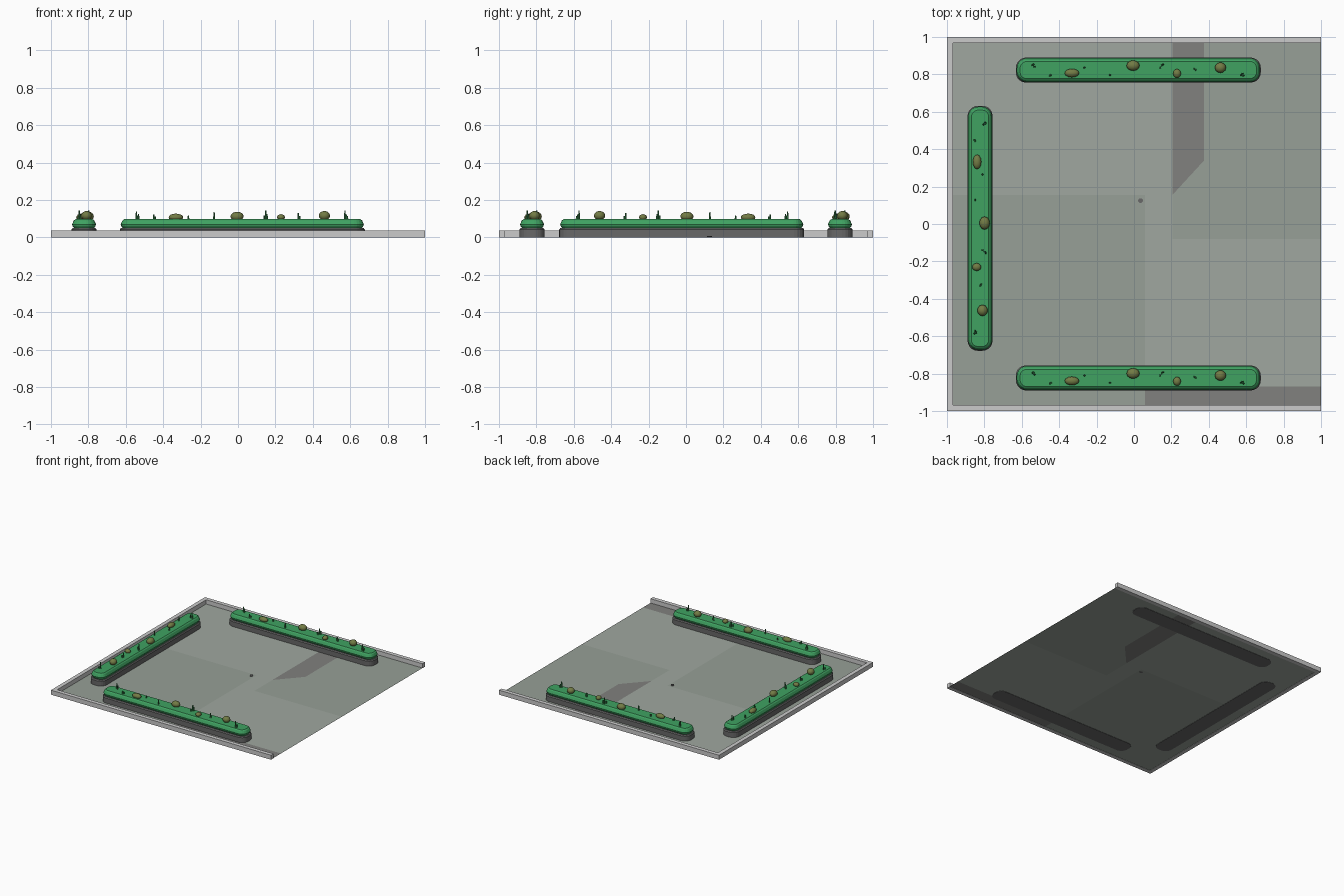
import bpy, bmesh, math
from mathutils import Vector, Matrix

if "Cube" in bpy.data.objects:
    bpy.data.objects.remove(bpy.data.objects["Cube"])


def mat(name, rgb):
    m = bpy.data.materials.new(name)
    m.diffuse_color = (*rgb, 1)
    m.use_nodes = True
    m.node_tree.nodes["Principled BSDF"].inputs["Base Color"].default_value = m.diffuse_color
    return m


PALE = mat("pale_paving", (0.35, 0.39, 0.35))
PAVING = mat("paving", (0.31, 0.35, 0.31))
DARK = mat("dark_paving", (0.22, 0.22, 0.21))
STONE = mat("kerb_stone", (0.14, 0.14, 0.14))
GREEN = mat("hedge_green", (0.05, 0.36, 0.12))
OLIVE = mat("shrub_olive", (0.17, 0.2, 0.06))
BLADE = mat("grass_green", (0.04, 0.22, 0.07))


def make(name, bm, material=None, smooth=False):
    bmesh.ops.recalc_face_normals(bm, faces=bm.faces[:])
    me = bpy.data.meshes.new(name)
    bm.to_mesh(me)
    bm.free()
    if material:
        me.materials.append(material)
    for p in me.polygons:
        p.use_smooth = smooth
    return me


def add(name, me, matrix=Matrix()):
    ob = bpy.data.objects.new(name, me)
    bpy.context.collection.objects.link(ob)
    ob.matrix_world = matrix
    return ob


def box(name, x0, x1, y0, y1, z0, z1):
    bm = bmesh.new()
    bmesh.ops.create_cube(bm, size=1)
    for v in bm.verts:
        v.co = Vector((x0 + (v.co.x + .5) * (x1 - x0),
                       y0 + (v.co.y + .5) * (y1 - y0),
                       z0 + (v.co.z + .5) * (z1 - z0)))
    return add(name, make(name, bm))


def sheet(name, pts, material, z=0.002):
    bm = bmesh.new()
    f = bm.faces.new([bm.verts.new((x, y, z)) for x, y in pts])
    if f.normal.z < 0:
        f.normal_flip()
    me = bpy.data.meshes.new(name)
    bm.normal_update()
    bm.to_mesh(me)
    bm.free()
    me.materials.append(material)
    return add(name, me)


def rect(x0, x1, y0, y1):
    return [(x0, y0), (x1, y0), (x1, y1), (x0, y1)]


# Loft of rounded rectangles: profile is a list of (inset, z)
def rounded_slab(name, hx, hy, radius, profile, material):
    bm = bmesh.new()
    rings = []
    for inset, z in profile:
        r = radius - inset
        ring = []
        for q, (sx, sy) in enumerate([(1, 1), (-1, 1), (-1, -1), (1, -1)]):
            for k in range(6):
                a = math.pi / 2 * (q + k / 5)
                ring.append(bm.verts.new((sx * (hx - radius) + r * math.cos(a),
                                          sy * (hy - radius) + r * math.sin(a), z)))
        rings.append(ring)
    n = len(rings[0])
    for a, b in zip(rings, rings[1:]):
        for i in range(n):
            bm.faces.new((a[i], a[(i + 1) % n], b[(i + 1) % n], b[i]))
    bm.faces.new(rings[0])
    bm.faces.new(rings[-1])
    return make(name, bm, material)


# Paving sheets
E = 0.967
sheet("paving_north_west", rect(-E, .205, .155, E), PALE)
sheet("paving_south_west", rect(-E, .06, -E, .155), PAVING)
sheet("paving_centre", rect(.06, .205, -.08, .155), PALE)
sheet("paving_south_east", rect(.06, 1, -.87, -.08), PALE)
sheet("paving_north_east", [(.205, -.08), (1, -.08), (1, E), (.375, E),
                            (.375, .34), (.205, .155)], PAVING)
sheet("dark_path_north", [(.205, .155), (.375, .34), (.375, E), (.205, E)], DARK)
sheet("dark_path_south", rect(.06, 1, -E, -.87), DARK)

# Raised edges on three sides
box("edge_front", -1, 1, -1, -E, 0, .037)
box("edge_back", -1, 1, E, 1, 0, .037)
box("edge_left", -1, -E, -E, E, 0, .037)

# Small drain near the middle
bm = bmesh.new()
bmesh.ops.create_cone(bm, cap_ends=True, segments=10, radius1=.013, radius2=.013, depth=.006)
add("drain", make("drain", bm, STONE), Matrix.Translation((.035, .125, .004)))

# Planter kerb and hedge
kerb = rounded_slab("planter_kerb", .655, .067, .055,
                    [(0, 0), (0, .042), (.006, .05)], STONE)
hedge = rounded_slab("planter_hedge", .65, .064, .053,
                     [(.012, .048), (.003, .06), (0, .07), (.009, .09), (.018, .097)], GREEN)

# Round shrubs: position, half sizes, centre height
bm = bmesh.new()
for u, v, rx, ry, rz, z in [(-.332, -.016, .039, .023, .02, .107),
                            (-.005, .024, .035, .028, .025, .112),
                            (.23, -.018, .021, .024, .017, .107),
                            (.462, .013, .03, .028, .025, .116)]:
    bmesh.ops.create_uvsphere(bm, u_segments=12, v_segments=8, radius=1,
                              matrix=Matrix.Translation((u, v, z)) @ Matrix.Diagonal((rx, ry, rz, 1)))
shrubs = make("shrubs", bm, OLIVE, True)

# Grass sprigs: position and tip height
bm = bmesh.new()
for u, v, top in [(-.543, .026, .137), (-.532, .018, .125), (-.538, .03, .118),
                  (-.45, -.03, .122), (-.443, -.026, .112), (-.265, .013, .116),
                  (-.128, -.026, .135), (.14, .013, .118), (.148, .025, .145),
                  (.155, .03, .125), (.322, .006, .13), (.33, .001, .115),
                  (.572, -.026, .145), (.58, -.02, .122), (.585, -.03, .115)]:
    bmesh.ops.create_cone(bm, cap_ends=True, segments=6, radius1=.006, radius2=.004,
                          depth=top - .09, matrix=Matrix.Translation((u, v, (top + .09) / 2)))
grass = make("grass_sprigs", bm, BLADE)

# Three matching planters
for side, loc, ang in [("front", (.023, -.823, 0), 0), ("back", (.023, .823, 0), 0),
                       ("left", (-.823, -.023, 0), -math.pi / 2)]:
    # sprigs and shrubs are measured from the tile centre line, not the planter middle
    m = Matrix.Translation(loc) @ Matrix.Rotation(ang, 4, 'Z')
    plants = m @ Matrix.Translation((-.023, 0, 0))
    add(side + "_planter_kerb", kerb, m)
    add(side + "_planter_hedge", hedge, m)
    add(side + "_shrubs", shrubs, plants)
    add(side + "_grass_sprigs", grass, plants)
